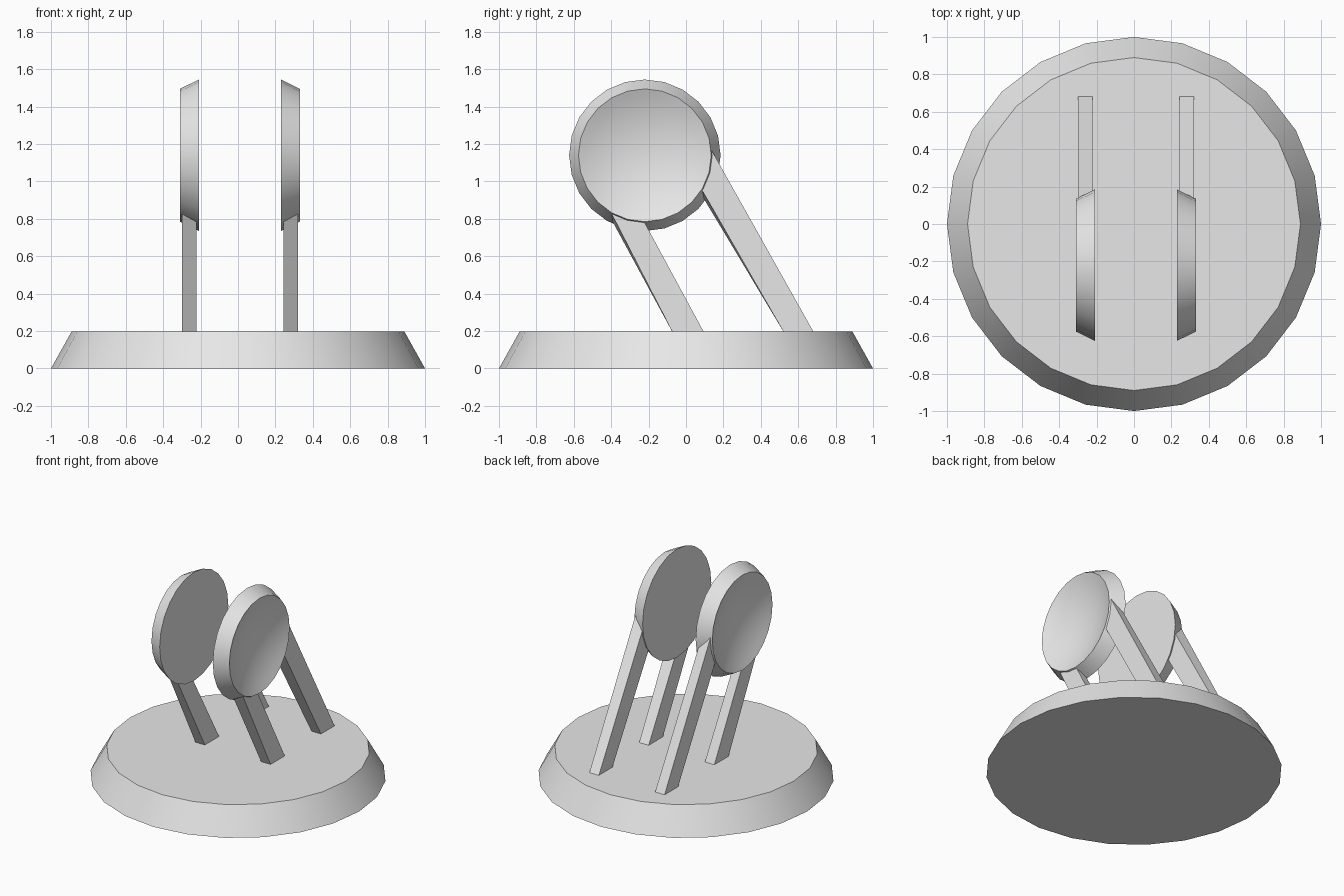
import bpy
import bmesh
import math
from mathutils import Matrix

if "Cube" in bpy.data.objects:
    bpy.data.objects.remove(bpy.data.objects["Cube"])

grey = bpy.data.materials.new("plain_grey")
grey.use_nodes = True
colour = (0.8, 0.8, 0.8, 1)
grey.diffuse_color = colour
grey.node_tree.nodes["Principled BSDF"].inputs["Base Color"].default_value = colour

SIDES = 24
CENTRE_X, DISC_Y, DISC_Z = 0.01, -0.22, 1.14


def finish(name, bm, smooth):
    bmesh.ops.recalc_face_normals(bm, faces=bm.faces)
    mesh = bpy.data.meshes.new(name)
    bm.to_mesh(mesh)
    bm.free()
    mesh.materials.append(grey)
    obj = bpy.data.objects.new(name, mesh)
    bpy.context.collection.objects.link(obj)
    if smooth:
        bpy.ops.object.select_all(action='DESELECT')
        obj.select_set(True)
        bpy.context.view_layer.objects.active = obj
        bpy.ops.object.shade_smooth_by_angle(angle=math.radians(30))
    return obj


def lathe(name, profile, matrix):
    """Spin (radius, height) points about z, closing both ends."""
    bm = bmesh.new()
    rings = []
    for r, h in profile:
        rings.append([bm.verts.new((r * math.sin(a), r * math.cos(a), h))
                      for a in (math.tau * i / SIDES for i in range(SIDES))])
    for low, high in zip(rings, rings[1:]):
        for i in range(SIDES):
            j = (i + 1) % SIDES
            bm.faces.new((low[i], low[j], high[j], high[i]))
    bm.faces.new(rings[0])
    bm.faces.new(rings[-1])
    bm.transform(matrix)
    return finish(name, bm, True)


def leg(name, outline, side):
    """Slanted bar whose inner side leans slightly forward at the top."""
    bm = bmesh.new()
    outer = [bm.verts.new((CENTRE_X + side * 0.31, y, z)) for y, z in outline]
    inner = [bm.verts.new((CENTRE_X + side * 0.232, y - 0.018 * (z > 0.5), z))
             for y, z in outline]
    bm.faces.new(outer)
    bm.faces.new(inner)
    for i in range(len(outline)):
        j = (i + 1) % len(outline)
        bm.faces.new((outer[i], outer[j], inner[j], inner[i]))
    return finish(name, bm, False)


# Round tapered base
lathe("base", [(1, 0), (0.89, 0.197)], Matrix())

# Tapered disc with a shallow bowl in its outer face
RIM, DEPTH = 0.355, 0.08
sphere = (RIM ** 2 + DEPTH ** 2) / (2 * DEPTH)
bowl = []
for k in range(9):
    r = RIM * (1 - k / 8) + 0.002
    bowl.append((r, 0.102 + sphere - DEPTH - math.sqrt(sphere ** 2 - r ** 2) + DEPTH - DEPTH))
bowl[0] = (RIM, 0.102)

front_outline = [(-0.07, 0.19), (0.098, 0.19), (-0.225, 0.787), (-0.40, 0.832)]
rear_outline = [(0.525, 0.19), (0.685, 0.19), (0.138, 1.165), (0.085, 0.955)]

for side, label in ((-1, "right"), (1, "left")):
    place = (Matrix.Translation((CENTRE_X + side * 0.219, DISC_Y, DISC_Z))
             @ Matrix.Rotation(side * math.pi / 2, 4, 'Y'))
    lathe(label + "_disc", [(0.405, 0)] + bowl, place)
    leg(label + "_front_leg", front_outline, side)
    leg(label + "_rear_leg", rear_outline, side)
